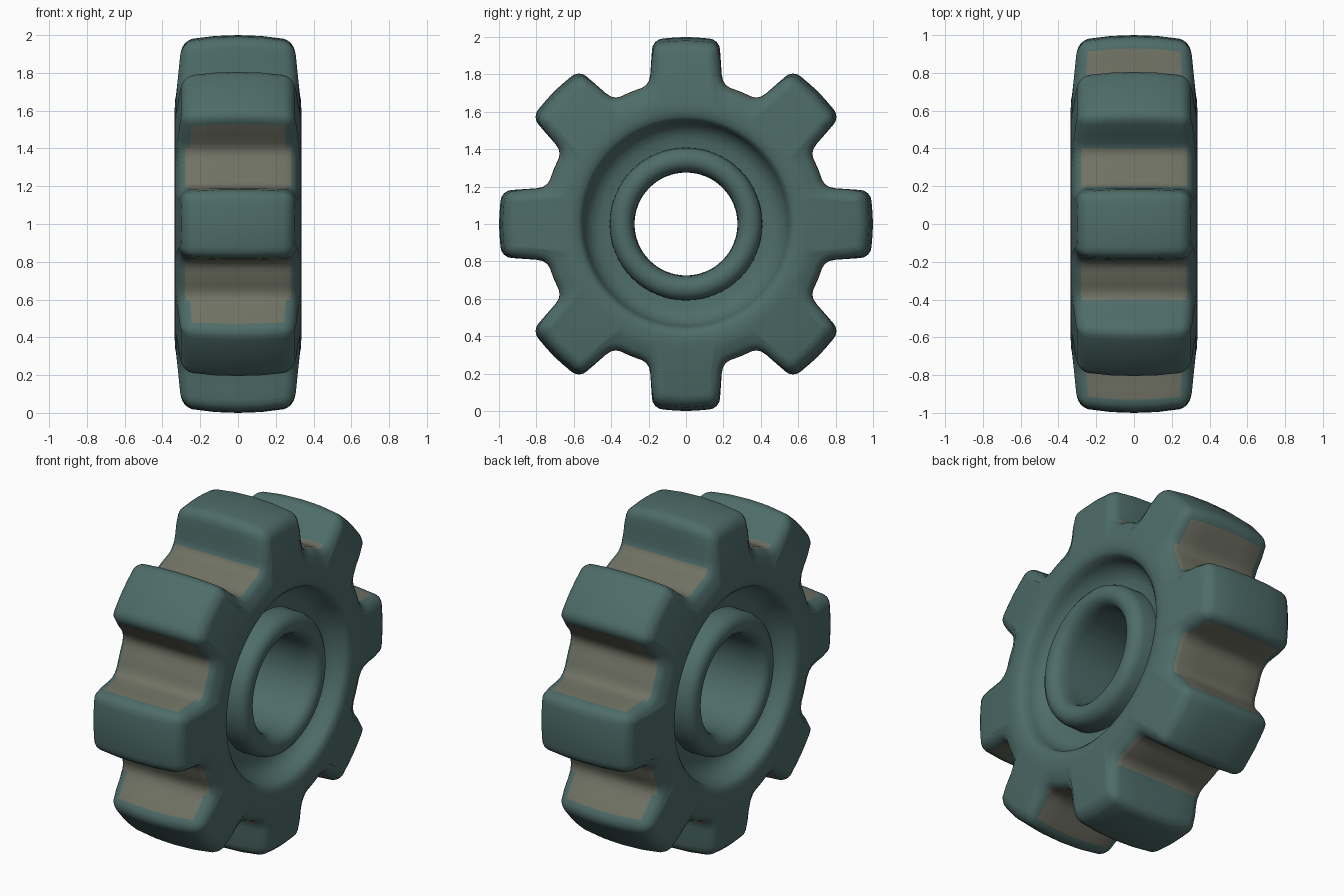
import bpy, bmesh, math
from mathutils import Vector

cube = bpy.data.objects.get("Cube")
if cube:
    bpy.data.objects.remove(cube)


def material(name, rgb):
    m = bpy.data.materials.new(name)
    m.use_nodes = True
    m.diffuse_color = (*rgb, 1)
    m.node_tree.nodes["Principled BSDF"].inputs["Base Color"].default_value = (*rgb, 1)
    return m


teal = material("dull teal", (0.075, 0.15, 0.14))
tan = material("worn tan", (0.165, 0.168, 0.128))


def make_object(name, loops, mats, colour=None):
    """Bridge equal closed loops running from the middle plane outwards, then mirror in x."""
    bm = bmesh.new()
    rows = [[bm.verts.new(p) for p in loop] for loop in loops]
    n = len(rows[0])
    for j, (a, b) in enumerate(zip(rows, rows[1:])):
        for i in range(n):
            f = bm.faces.new((a[i], a[(i + 1) % n], b[(i + 1) % n], b[i]))
            f.smooth = True
            f.material_index = colour(j, i) if colour else 0
    bmesh.ops.recalc_face_normals(bm, faces=bm.faces)
    # an open half shell: make sure the outermost wall points away from the axis
    bm.faces.ensure_lookup_table()
    f = bm.faces[0]
    c = f.calc_center_median()
    if f.normal.dot(Vector((0, c.y, c.z))) * (1 if name == "toothed_rim" else -1) < 0:
        bmesh.ops.reverse_faces(bm, faces=bm.faces)
    me = bpy.data.meshes.new(name)
    bm.to_mesh(me)
    bm.free()
    for m in mats:
        me.materials.append(m)
    ob = bpy.data.objects.new(name, me)
    bpy.context.collection.objects.link(ob)
    ob.location.z = 1
    mod = ob.modifiers.new("Mirror", 'MIRROR')
    mod.use_axis = (True, False, False)
    return ob


def circle(x, r, angles):
    return [(x, r * math.cos(a), r * math.sin(a)) for a in angles]


# Half tooth as (along, across): valley floor, fillet, flank, rounded tip
ROOT, TEETH = 0.765, 8
half = [(ROOT * math.cos(math.radians(d)), ROOT * math.sin(math.radians(d)))
        for d in (22.5, 20, 18)]
half += [(0.743, 0.213), (0.765, 0.198), (0.80, 0.191), (0.86, 0.187), (0.93, 0.182)]
half += [(0.93 + 0.062 * math.sin(t), 0.12 + 0.062 * math.cos(t))
         for t in (math.radians(22.5 * k) for k in range(1, 5))]
half += [(0.997, 0.06), (1.0, 0.0)]
tooth = [(a, -w) for a, w in half] + [(a, w) for a, w in half[-2:0:-1]]
per = len(tooth)

outline = []
for k in range(TEETH):
    t = k * math.tau / TEETH
    for a, w in tooth:
        outline.append(Vector((a * math.cos(t) - w * math.sin(t),
                               a * math.sin(t) + w * math.cos(t))))
count = len(outline)
angles = [math.atan2(p.y, p.x) for p in outline]


def gear_loop(x, inset):
    loop = []
    for i, p in enumerate(outline):
        d = (outline[(i + 1) % count] - outline[i - 1]).normalized()
        q = p - Vector((d.y, -d.x)) * inset
        if p.length > 0.9:
            q *= 1 - 0.018 * (x / 0.26) ** 2      # crowned tooth tips
        taper = 1 - 0.22 * max(0, p.length - ROOT)  # teeth thin outwards
        loop.append((x * taper, q.x, q.y))
    return loop


layers = [(0, 0), (0.13, 0), (0.255, 0.002), (0.28, 0.009),
          (0.30, 0.024), (0.312, 0.042), (0.318, 0.06)]
rim_face = [(0.328, 0.685), (0.334, 0.65), (0.335, 0.61), (0.328, 0.575), (0.31, 0.555),
            (0.27, 0.545), (0.235, 0.53), (0.205, 0.50), (0.185, 0.46), (0.18, 0.40)]


def rim_colour(layer, i):
    k, s = divmod(i, per)
    side = -1 if s < per / 2 else 1
    step = s if side < 0 else per - 1 - s     # steps up from the valley floor
    if step < 4:
        return int(layer < 3)                 # valley floor and fillet
    bare = k in (2, 6) or (k, side) in ((1, 1), (3, -1))
    return int(step < 7 and layer < 2 and not bare)


rim = make_object("toothed_rim",
                  [gear_loop(x, d) for x, d in layers]
                  + [circle(x, r, angles) for x, r in rim_face],
                  (teal, tan), rim_colour)

# Hub sleeve with a rounded lip around the bore
hub_profile = [(0, 0.275), (0.22, 0.276), (0.265, 0.28), (0.295, 0.292), (0.315, 0.312),
               (0.323, 0.34), (0.317, 0.37), (0.298, 0.395), (0.265, 0.407), (0.17, 0.409)]
turn = [i * math.tau / 64 for i in range(64)]
make_object("hub_sleeve", [circle(x, r, turn) for x, r in hub_profile], (teal,))
